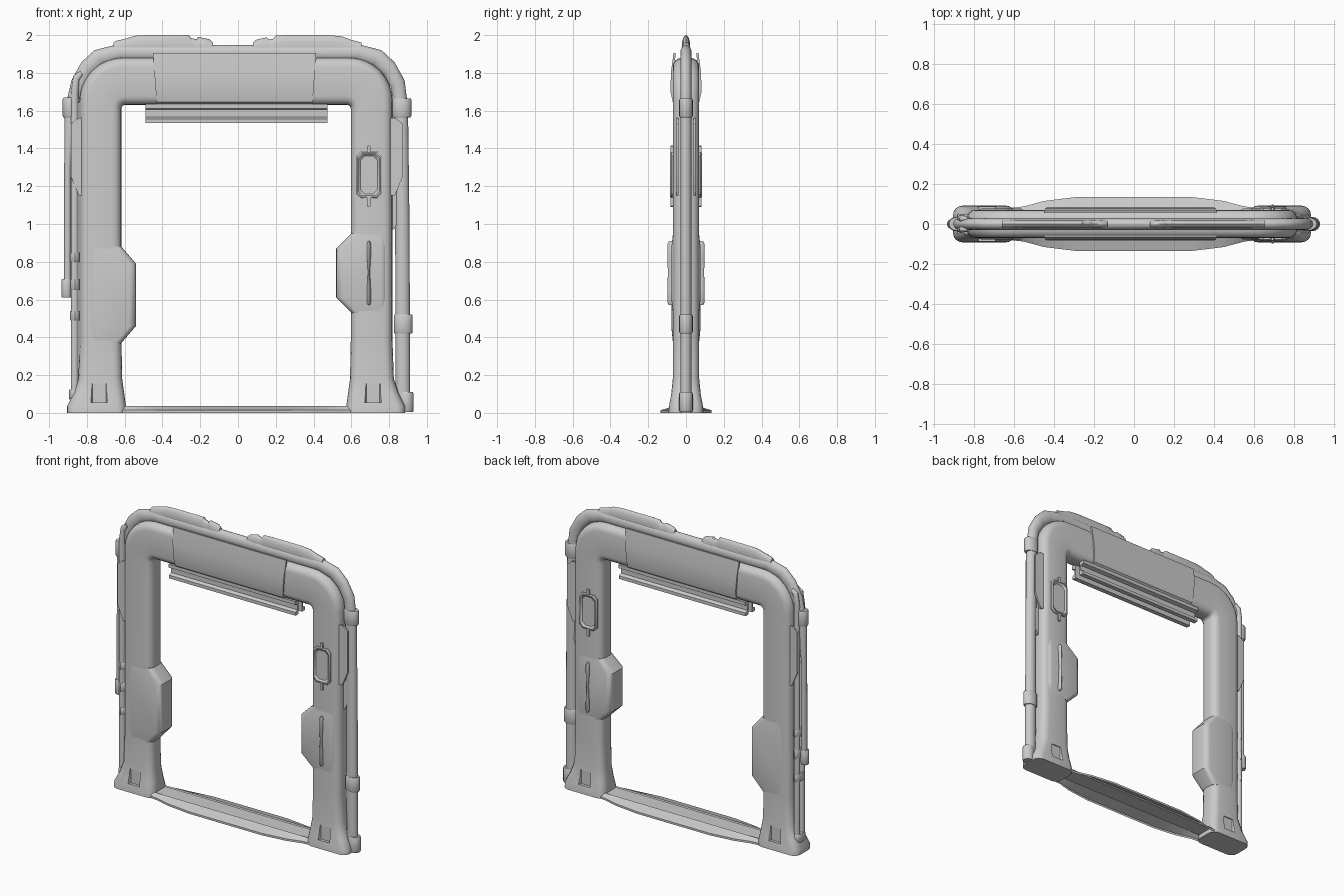
import bpy, bmesh
from math import sin, cos, pi

if "Cube" in bpy.data.objects:
    bpy.data.objects.remove(bpy.data.objects["Cube"])

CX = -0.01  # the main frame sits slightly left of centre


def make(name, rings, cap=True, closed=True):
    """Skin a list of equal rings into one mesh object."""
    bm = bmesh.new()
    vs = [[bm.verts.new(p) for p in ring] for ring in rings]
    n = len(vs[0])
    for a, b in zip(vs, vs[1:]):
        for i in range(n if closed else n - 1):
            j = (i + 1) % n
            bm.faces.new((a[i], a[j], b[j], b[i]))
    if cap:
        bm.faces.new(vs[0])
        bm.faces.new(vs[-1])
    bmesh.ops.recalc_face_normals(bm, faces=bm.faces)
    me = bpy.data.meshes.new(name)
    bm.to_mesh(me)
    bm.free()
    ob = bpy.data.objects.new(name, me)
    bpy.context.collection.objects.link(ob)
    return ob


def sweep(name, stations, r=None, y=0.0):
    """Stations are (xi, zi, xo, zo, half_depth); r gives a rounded box section, None an ellipse."""
    rings = []
    for xi, zi, xo, zo, d in stations:
        w = ((xo - xi) ** 2 + (zo - zi) ** 2) ** 0.5
        ring = []
        for k in range(16 if r is None else 20):
            if r is None:
                t = 2 * pi * k / 16
                u, v = w / 2 * (1 + cos(t)), d * sin(t)
            else:
                q, s = divmod(k, 5)
                t = (q + s / 4) * pi / 2
                sx, sy = (1, -1, -1, 1)[q], (1, 1, -1, -1)[q]
                u = w / 2 + sx * (w / 2 - r) + r * cos(t)
                v = sy * (d - r) + r * sin(t)
            ring.append((xi + (xo - xi) * u / w, y + v, zi + (zo - zi) * u / w))
        rings.append(ring)
    return make(name, rings)


def prism(name, pts, y0, y1):
    return make(name, [[(x, y, z) for x, z in pts] for y in (y0, y1)])


def box_pts(x0, x1, z0, z1, c=0.0):
    if not c:
        return [(x0, z0), (x1, z0), (x1, z1), (x0, z1)]
    return [(x0 + c, z0), (x1 - c, z0), (x1, z0 + c), (x1, z1 - c),
            (x1 - c, z1), (x0 + c, z1), (x0, z1 - c), (x0, z0 + c)]


# Main arch with flared feet
half = [(.583, 0, .895, 0, .092), (.583, .035, .895, .035, .09), (.592, .1, .862, .1, .078),
        (.603, .18, .835, .18, .07), (.607, .38, .828, .38, .07), (.607, 1.55, .828, 1.55, .07)]
R, N = .23, 8
for k in range(N + 1):
    t = pi / 2 * k / N
    half.append((.587 + .02 * cos(t), 1.61 + .02 * sin(t),
                 .598 + R * cos(t), 1.65 + R * sin(t), .07))
half.append((.5, 1.63, .5, 1.88, .07))
path = [(CX + a, b, CX + c, d, e) for a, b, c, d, e in half]
path += [(CX - a, b, CX - c, d, e) for a, b, c, d, e in reversed(half)]
frame = sweep("main_frame", path, r=.048)

# Recesses cut into both faces of each foot
for x in (-.735, .715):
    for s in (-1, 1):
        cut = make("foot_cutter", [[(x + u * w, s * y, z) for u in (-1, 1)
                                    for z in ((.055, .155) if u < 0 else (.155, .055))]
                                   for y, w in ((.066, .035), (.12, .06))])
        cut.hide_render = True
        mod = frame.modifiers.new("recess", 'BOOLEAN')
        mod.object, mod.operation, mod.solver = cut, 'DIFFERENCE', 'EXACT'
        bpy.context.view_layer.objects.active = frame
        bpy.ops.object.modifier_apply(modifier=mod.name)
        bpy.data.objects.remove(cut)

# Inner side pads bulging from the columns
for name, s, tip, base, zs in (("left_pad", -1, .54, .617, (.37, .46, .79, .88)),
                               ("right_pad", 1, .52, .6, (.53, .61, .87, .95))):
    sweep(name, [(s * x, z, s * .79, z, d) for x, z, d in
                 zip((base, tip, tip, base), zs, (.069, .078, .078, .069))], r=.035)

# Threshold plate, hollow below
rings = []
for x, d in ((-.62, .08), (-.55, .088), (-.45, .115), (-.28, .136),
             (.28, .136), (.45, .115), (.55, .088), (.62, .08)):
    rings.append([(x, -d, 0), (x, -d, .014), (x, -.062, .036), (x, -.055, .03),
                  (x, .055, .03), (x, .062, .036), (x, d, .014), (x, d, 0)])
make("threshold", rings, cap=False, closed=False)

# Top cover, a tapered channel wrapped under the beam
out = [(.055, 1.905), (.066, 1.905), (.08, 1.8), (.082, 1.7), (.07, 1.645), (.045, 1.625)]
inn = [(.035, 1.64), (.06, 1.66), (.066, 1.71), (.064, 1.8)]
sec = [(y, z) for y, z in out] + [(-y, z) for y, z in reversed(out)]
sec += [(-y, z) for y, z in reversed(inn)] + [(y, z) for y, z in inn]
make("top_cover", [[(-.018 + s * (.412 + .02 * (z - 1.63) / .27), y, z) for y, z in sec]
                   for s in (-1, 1)])

# Light bars hanging under the beam, front and back
bar = [(.058, 1.635), (.058, 1.612), (.03, 1.605), (.03, 1.567),
       (.052, 1.557), (.052, 1.535), (.02, 1.535), (.02, 1.635)]
for s, name in ((-1, "front_light_bar"), (1, "back_light_bar")):
    make(name, [[(x, s * y, z) for y, z in bar] for x in (-.49, .475)])

# Outer conduit around the arch: thick on the right, shorter and thin on the left
pipe = [(.835, .02, .912, .02, .03), (.832, 1.0, .908, 1.0, .03), (.825, 1.62, .9, 1.62, .03),
        (.81, 1.72, .882, 1.76, .03), (.77, 1.79, .83, 1.855, .03),
        (.71, 1.84, .76, 1.92, .03), (.62, 1.865, .65, 1.948, .03)]
left = [(-a, b, -c, d, e) for a, b, c, d, e in reversed(pipe[3:])]
left += [(-.86, 1.6, -.918, 1.6, .03), (-.884, 1.3, -.92, 1.3, .02), (-.884, .62, -.922, .62, .02)]
sweep("outer_conduit", pipe + left)

# Twin thin tubes down the left side
for y in (-.026, .026):
    sweep("left_tube", [(-.845, .05, -.885, .05, .018), (-.845, 1.7, -.885, 1.7, .018),
                        (-.84, 1.76, -.872, 1.785, .016), (-.82, 1.79, -.835, 1.81, .012)], y=y)

# Clamps on conduit and tubes
for xi, xo, z0, z1, d in ((.815, .918, 1.565, 1.665, .036), (.825, .925, .42, .52, .036),
                          (.85, .93, .005, .11, .036), (-.85, -.928, 1.565, 1.67, .036),
                          (-.88, -.935, .61, .71, .026), (-.835, -.89, .8, .85, .05),
                          (-.835, -.89, .65, .71, .05), (-.835, -.89, .49, .54, .05),
                          (-.835, -.895, .07, .125, .05)):
    m = .004 if xo > 0 else -.004
    sweep("clamp", [(xi + m, z0, xo - m, z0, d - .004), (xi, z0 + .008, xo, z0 + .008, d),
                    (xi, z1 - .008, xo, z1 - .008, d), (xi + m, z1, xo - m, z1, d - .004)])

# Side fins on both flanks
for s in (-1, 1):
    fin = [(.79, 1.56), (.835, 1.56), (.872, 1.53), (.872, 1.25), (.83, 1.15), (.79, 1.15)]
    for y in (-.045, .045):
        prism("side_fin", [(s * x + (-.012 if s < 0 else 0), z) for x, z in fin], y - .006, y + .006)
prism("right_rib", [(.8, 1.44), (.87, 1.44), (.855, 1.03), (.825, .97), (.8, .97)], -.018, .018)

# Ridge pads on top
tops = {"left_ridge": [(-.66, 1.96), (-.645, 1.97), (-.6, 1.98), (-.54, 1.997), (-.48, 2.0),
                       (-.26, 2.0), (-.25, 1.985), (-.22, 1.978), (-.21, 1.99), (-.15, 1.978), (-.133, 1.96)],
        "right_ridge": [(.08, 1.96), (.095, 1.975), (.15, 1.988), (.165, 1.978), (.185, 1.98), (.2, 1.997),
                        (.25, 2.0), (.48, 2.0), (.55, 1.993), (.6, 1.975), (.655, 1.96)]}
for name, pts in tops.items():
    sweep(name, [(x, 1.88, x, z, .022) for x, z in pts])

for s in (-1, 1):
    # Control panel: chamfered bezel with sunken screen, plus pins
    rings = []
    for y, g in ((.055, 0), (.078, 0), (.084, .006), (.084, .012), (.073, .022)):
        rings.append([(x, s * y, z) for x, z in box_pts(.626 + g, .76 - g, 1.138 + g, 1.382 - g, .022)])
    make("control_panel", rings)
    for z0, z1 in ((1.09, 1.15), (1.37, 1.415)):
        prism("panel_pin", box_pts(.682, .703, z0, z1, .005), s * .06, s * .082)
    # Bow-shaped handle
    sweep("handle", [(.693 - w, z, .693 + w, z, d) for z, w, d in
                     ((.57, .005, .012), (.585, .011, .02), (.66, .01, .02), (.745, .005, .018),
                      (.82, .01, .02), (.895, .011, .02), (.91, .005, .012))], y=s * .078)

# Smooth shading with crisp edges
bpy.ops.object.select_all(action='SELECT')
bpy.context.view_layer.objects.active = frame
bpy.ops.object.shade_smooth_by_angle(angle=0.6)
